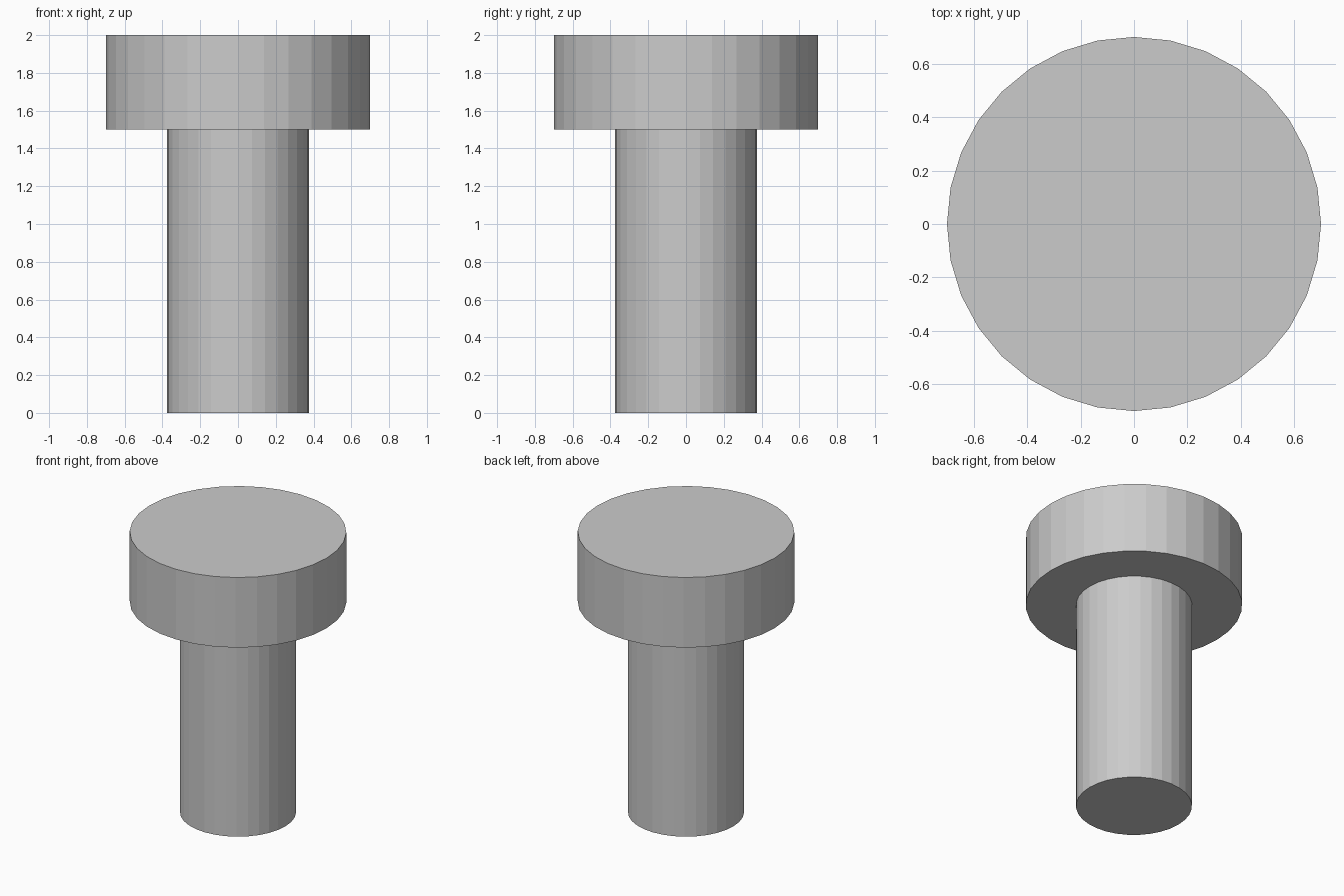
import bpy

if "Cube" in bpy.data.objects:
    bpy.data.objects.remove(bpy.data.objects["Cube"])

SIDES = 32


def cylinder(name, radius, bottom, top):
    """Upright capped flat-shaded cylinder between two heights."""
    bpy.ops.mesh.primitive_cylinder_add(
        vertices=SIDES, radius=radius, depth=top - bottom,
        location=(0, 0, (bottom + top) / 2))
    obj = bpy.context.object
    obj.name = name
    return obj


# Shaft of the bolt
cylinder("shaft", 0.375, 0.0, 1.5)

# Wide flat head
cylinder("head", 0.70, 1.5, 2.0)
